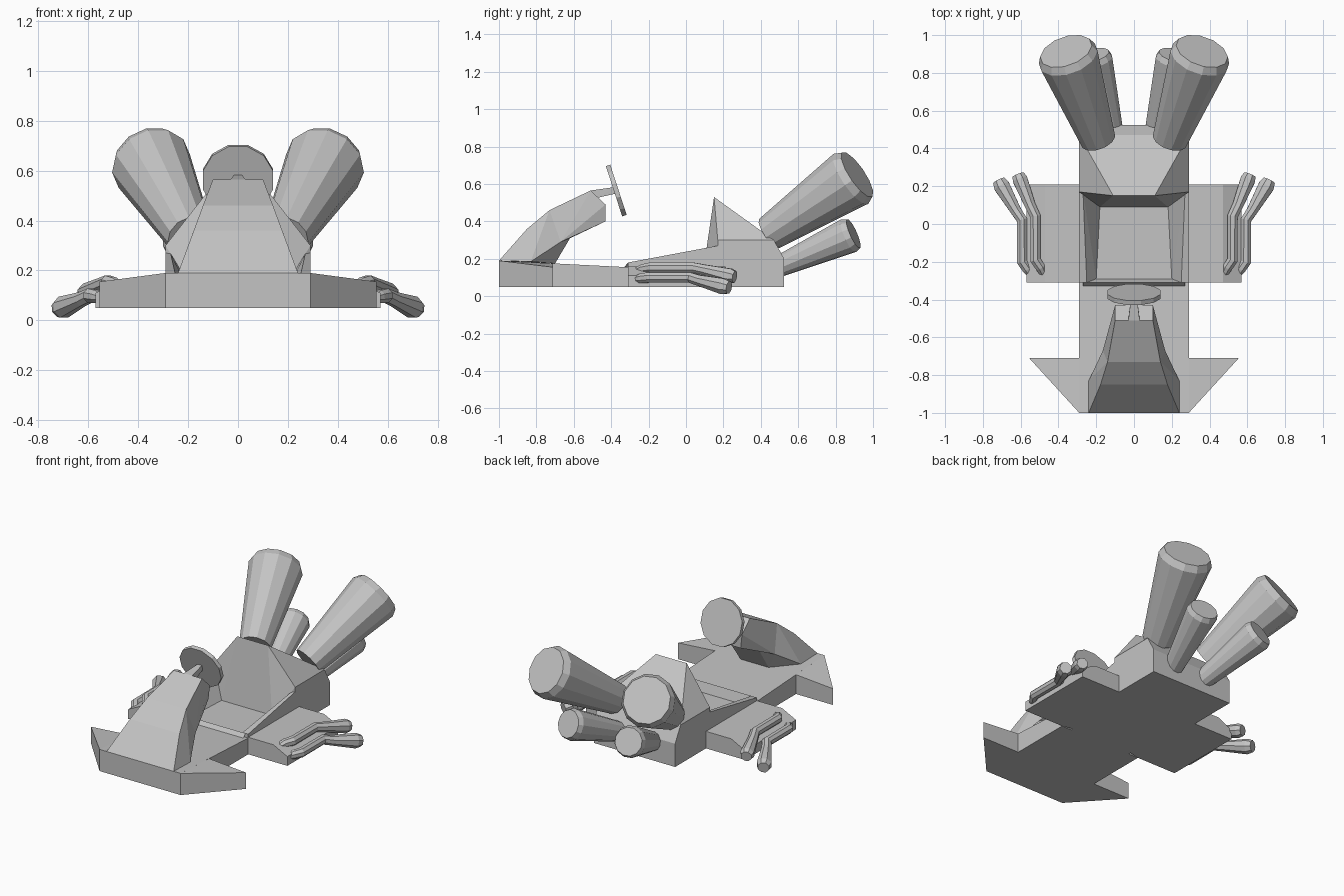
import bpy, bmesh, math
from mathutils import Vector, Matrix

cube = bpy.data.objects.get("Cube")
if cube:
    bpy.data.objects.remove(cube)

grey = bpy.data.materials.new("plain_grey")
grey.use_nodes = True
grey.diffuse_color = (0.55, 0.55, 0.55, 1)
grey.node_tree.nodes["Principled BSDF"].inputs["Base Color"].default_value = (0.55, 0.55, 0.55, 1)


def finish(name, bm):
    bmesh.ops.recalc_face_normals(bm, faces=bm.faces)
    mesh = bpy.data.meshes.new(name)
    bm.to_mesh(mesh)
    bm.free()
    mesh.materials.append(grey)
    obj = bpy.data.objects.new(name, mesh)
    bpy.context.collection.objects.link(obj)
    return obj


def flip(points):
    return [(-x, y, z) for x, y, z in points]


def solid(name, points):
    """Flat-faced convex block around the points."""
    bm = bmesh.new()
    for p in points:
        bm.verts.new(p)
    out = bmesh.ops.convex_hull(bm, input=bm.verts)
    loose = [v for v in bm.verts if not v.link_faces]
    bmesh.ops.delete(bm, geom=loose, context='VERTS')
    bmesh.ops.dissolve_limit(bm, angle_limit=math.radians(1), verts=bm.verts, edges=bm.edges)
    return finish(name, bm)


def centred(name, points):
    solid(name, points + flip(points))


def pair(builder, name, points, *args):
    builder("left_" + name, points, *args)
    builder("right_" + name, flip(points), *args)


def tube(name, path, radii, sides):
    """Faceted tube with a radius at each path point and capped ends."""
    bm = bmesh.new()
    path = [Vector(p) for p in path]
    rings = []
    for i, (p, r) in enumerate(zip(path, radii)):
        along = Vector()
        if i > 0:
            along += (p - path[i - 1]).normalized()
        if i < len(path) - 1:
            along += (path[i + 1] - p).normalized()
        along.normalize()
        u = along.cross(Vector((0, 0, 1))).normalized()
        v = u.cross(along)
        angles = [math.tau * (k + 0.5) / sides for k in range(sides)]
        rings.append([bm.verts.new(p + r * (u * math.cos(a) + v * math.sin(a))) for a in angles])
    for a, b in zip(rings, rings[1:]):
        for k in range(sides):
            n = (k + 1) % sides
            bm.faces.new((a[k], a[n], b[n], b[k]))
    bm.faces.new(rings[0])
    bm.faces.new(rings[-1])
    return finish(name, bm)


def slab(outline, bottom=0.05):
    """Outline points plus their copies on the underside."""
    return outline + [(x, y, bottom) for x, y, z in outline]


# Hull: nose deck, cockpit floor and front fins
centred("nose_deck", slab([(0.29, -1, 0.19), (0.29, -0.31, 0.155)]))
centred("cockpit_floor", slab([(0.22, -0.31, 0.12), (0.22, 0.1, 0.12)]))
pair(solid, "front_fin", slab([(0.29, -1, 0.19), (0.29, -0.71, 0.175), (0.555, -0.71, 0.155)]))

# Side wings with sloping outer edge
pair(solid, "side_wing", slab([(x, y, z) for y in (-0.31, 0.21)
                               for x, z in ((0.29, 0.16), (0.47, 0.16), (0.57, 0.11))]))

# Cockpit walls and front lip
pair(solid, "cockpit_wall", slab([(0.29, -0.31, 0.18), (0.29, 0.17, 0.27)])
     + [(0.25, -0.31, 0.18), (0.27, 0.17, 0.27)]
     + slab([(0.2, -0.29, 0.12), (0.18, 0.1, 0.12)]))
centred("cockpit_lip", [(0.27, -0.33, 0.155), (0.27, -0.31, 0.18),
                        (0.2, -0.29, 0.12), (0.2, -0.33, 0.12)])

# Seat back and engine cover
centred("engine_cover", [(0.11, 0.15, 0.53), (0.29, 0.47, 0.3)]
        + slab([(0.29, 0.17, 0.3), (0.29, 0.525, 0.2), (0.18, 0.09, 0.12)]))

# Steering cowl in two bent segments
bend = [(0.14, -0.73, 0.46), (0.165, -0.67, 0.29), (0.09, -0.62, 0.31)]
centred("cowl_base", bend + [(0.24, -1, 0.19), (0.24, -0.83, 0.185),
                             (0.1, -0.7, 0.175), (0.177, -0.85, 0.36)])
centred("cowl_top", bend + [(0.1, -0.51, 0.565), (0.1, -0.43, 0.49), (0.09, -0.43, 0.4)])

# Steering stem and wheel
centred("steering_stem", [(0.03, -0.51, 0.565), (0.03, -0.5, 0.52),
                          (0.013, -0.37, 0.585), (0.013, -0.37, 0.55)])
hub = Vector((0, -0.373, 0.565))
axis = Vector((0, 0.95, 0.31)) * 0.0125
tube("steering_wheel", [hub - axis, hub + axis], [0.146] * 2, 12)


# Rocket engines: flared bodies with chamfered rear rims
def engine(name, ends, start_r, end_r):
    a, b = (Vector(p) for p in ends)
    tube(name, [a, a.lerp(b, 0.93), b], [start_r, end_r, end_r * 0.88], 12)


pair(engine, "upper_engine", [(0.19, 0.445, 0.335), (0.36, 0.915, 0.65)], 0.095, 0.163)
pair(engine, "lower_engine", [(0.115, 0.5, 0.16), (0.215, 0.895, 0.335)], 0.058, 0.097)

# Exhaust pipes: tapered front, outward bend, flared tips
pair(tube, "outer_exhaust",
     [(0.53, -0.3, 0.085), (0.565, -0.24, 0.095), (0.592, -0.2, 0.1), (0.592, 0.02, 0.1),
      (0.625, 0.07, 0.085), (0.7, 0.2, 0.053), (0.715, 0.23, 0.047)],
     [0.01, 0.028, 0.03, 0.03, 0.031, 0.046, 0.036], 8)
pair(tube, "inner_exhaust",
     [(0.475, -0.27, 0.13), (0.495, -0.23, 0.145), (0.522, -0.19, 0.152), (0.522, 0.04, 0.152),
      (0.55, 0.1, 0.14), (0.603, 0.235, 0.108), (0.613, 0.26, 0.103)],
     [0.02, 0.028, 0.03, 0.03, 0.031, 0.043, 0.034], 8)
